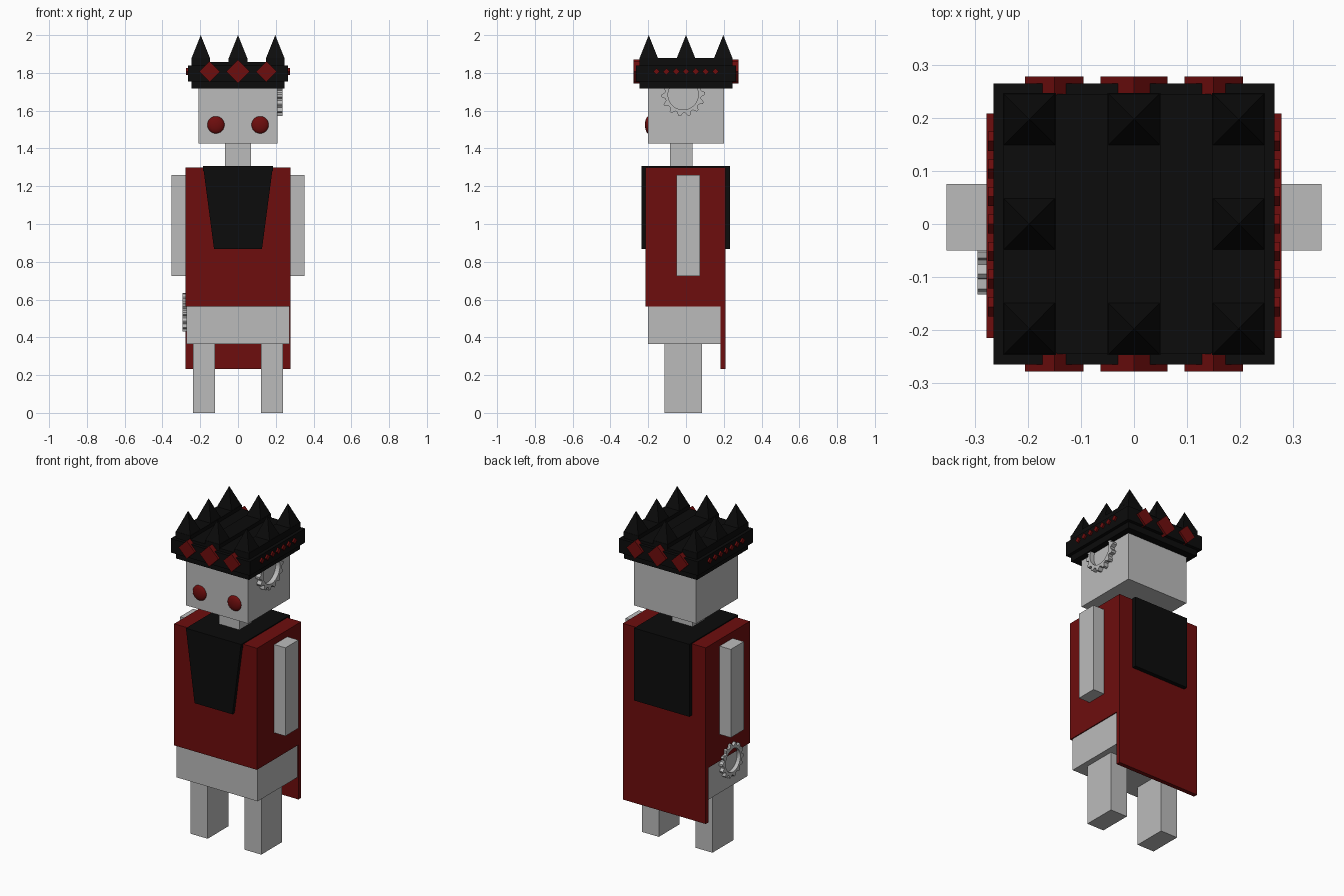
import bpy, bmesh, math
from mathutils import Matrix

if "Cube" in bpy.data.objects:
    bpy.data.objects.remove(bpy.data.objects["Cube"])


def material(name, rgb):
    m = bpy.data.materials.new(name)
    m.diffuse_color = (*rgb, 1)
    m.use_nodes = True
    m.node_tree.nodes["Principled BSDF"].inputs["Base Color"].default_value = m.diffuse_color
    return m


GREY = material("light grey", (0.5, 0.5, 0.5))
RED = material("dark red", (0.155, 0.004, 0.004))
BLACK = material("black", (0.0035, 0.0035, 0.0035))


def finish(name, bm, mat):
    bmesh.ops.recalc_face_normals(bm, faces=bm.faces[:])
    me = bpy.data.meshes.new(name)
    bm.to_mesh(me)
    bm.free()
    me.materials.append(mat)
    ob = bpy.data.objects.new(name, me)
    bpy.context.collection.objects.link(ob)
    return ob


def box(name, x, y, z, mat):
    """Box from (min, max) ranges on each axis."""
    bm = bmesh.new()
    bmesh.ops.create_cube(bm, size=1)
    for v in bm.verts:
        v.co = [r[0] + (c + 0.5) * (r[1] - r[0]) for c, r in zip(v.co, (x, y, z))]
    return finish(name, bm, mat)


def prism(name, pts, depth, place, mat):
    """Extrude a 2D outline along local z, then move it with a matrix."""
    bm = bmesh.new()
    f = bm.faces.new([bm.verts.new((a, b, 0)) for a, b in pts])
    ext = bmesh.ops.extrude_face_region(bm, geom=[f])["geom"]
    for v in ext:
        if isinstance(v, bmesh.types.BMVert):
            v.co.z += depth
    bm.transform(place)
    return finish(name, bm, mat)


# local (a, b, depth) -> world (a, depth, b) or (depth, a, b)
ON_Y = Matrix(((1, 0, 0, 0), (0, 0, 1, 0), (0, 1, 0, 0), (0, 0, 0, 1)))
ON_X = Matrix(((0, 0, 1, 0), (1, 0, 0, 0), (0, 1, 0, 0), (0, 0, 0, 1)))


def gear(name, loc, r_out, r_in, depth, teeth=14):
    """Toothed ring facing along x."""
    bm = bmesh.new()
    rings = []
    n = teeth * 4
    for x in (0, depth):
        outer, inner = [], []
        for i in range(n):
            a = 2 * math.pi * i / n
            r = r_out if i % 4 < 2 else r_out * 0.84
            for radius, ring in ((r, outer), (r_in, inner)):
                ring.append(bm.verts.new((x, radius * math.cos(a), radius * math.sin(a))))
        rings.append((outer, inner))
    (o0, i0), (o1, i1) = rings
    for i in range(n):
        j = (i + 1) % n
        for p, q in ((o0, i0), (o1, i1), (o0, o1), (i0, i1)):
            bm.faces.new((p[i], p[j], q[j], q[i]))
    bm.transform(Matrix.Translation(loc))
    return finish(name, bm, GREY)


def diamond(h):
    return [(h, 0), (0, h), (-h, 0), (0, -h)]


# legs, arms and eyes on both sides
for s, side in ((-1, "left"), (1, "right")):
    def xr(a, b):
        return tuple(sorted((s * a, s * b)))
    box(f"{side}_leg", xr(0.123, 0.237), (-0.115, 0.085), (0, 0.37), GREY)
    box(f"{side}_arm", xr(0.27, 0.353), (-0.05, 0.075), (0.725, 1.26), GREY)
    bm = bmesh.new()
    bmesh.ops.create_uvsphere(bm, u_segments=24, v_segments=12, radius=0.046)
    bm.transform(Matrix.Translation((s * 0.117, -0.198, 1.525)) @ Matrix.Diagonal((1, 0.42, 1, 1)))
    for f in bm.faces:
        f.smooth = True
    finish(f"{side}_eye", bm, RED)

# body and clothing
box("hips", (-0.272, 0.272), (-0.2, 0.185), (0.365, 0.57), GREY)
box("coat", (-0.278, 0.278), (-0.215, 0.207), (0.563, 1.30), RED)
box("cape", (-0.278, 0.278), (0.182, 0.208), (0.232, 1.30), RED)
prism("bib_front", [(-0.185, 1.306), (0.185, 1.306), (0.127, 0.867), (-0.127, 0.867)],
      0.03, Matrix.Translation((0, -0.235, 0)) @ ON_Y, BLACK)
box("collar_back", (-0.185, 0.185), (0.2, 0.233), (0.867, 1.306), BLACK)
box("collar_top", (-0.185, 0.185), (-0.22, 0.22), (1.28, 1.306), BLACK)

# neck and head
box("neck", (-0.068, 0.068), (-0.085, 0.035), (1.29, 1.44), GREY)
box("head", (-0.208, 0.208), (-0.2, 0.2), (1.425, 1.74), GREY)
gear("head_gear", (0.205, -0.015, 1.685), 0.115, 0.08, 0.031)
gear("hip_gear", (-0.295, -0.03, 0.532), 0.103, 0.07, 0.025)

# crown: core, wider belt, raised bars, spikes
box("crown_core", (-0.245, 0.245), (-0.245, 0.245), (1.717, 1.857), BLACK)
box("crown_belt", (-0.265, 0.265), (-0.265, 0.265), (1.755, 1.84), BLACK)
for i in (-1, 0, 1):
    cx = i * 0.197
    box("crown_bar", (cx - 0.05, cx + 0.05), (-0.247, 0.247), (1.85, 1.88), BLACK)
    for j in (-1, 0, 1):
        if i == 0 and j == 0:
            continue
        bm = bmesh.new()
        bmesh.ops.create_cone(bm, cap_ends=True, segments=4, radius1=0.05 * math.sqrt(2),
                              radius2=0, depth=0.125)
        bm.transform(Matrix.Translation((cx, j * 0.197, 1.9375)) @ Matrix.Rotation(math.pi / 4, 4, "Z"))
        finish("crown_spike", bm, BLACK)

# gems: three large ones front and back, seven small ones on each side
for s in (-1, 1):
    for x, h in ((-0.15, 0.055), (0, 0.063), (0.15, 0.055)):
        prism("large_gem", diamond(h), s * 0.035,
              Matrix.Translation((x, s * 0.243, 1.807)) @ ON_Y, RED)
    for k in range(-3, 4):
        prism("small_gem", diamond(0.018), s * 0.015,
              Matrix.Translation((s * 0.26, k * 0.052, 1.807)) @ ON_X, RED)
